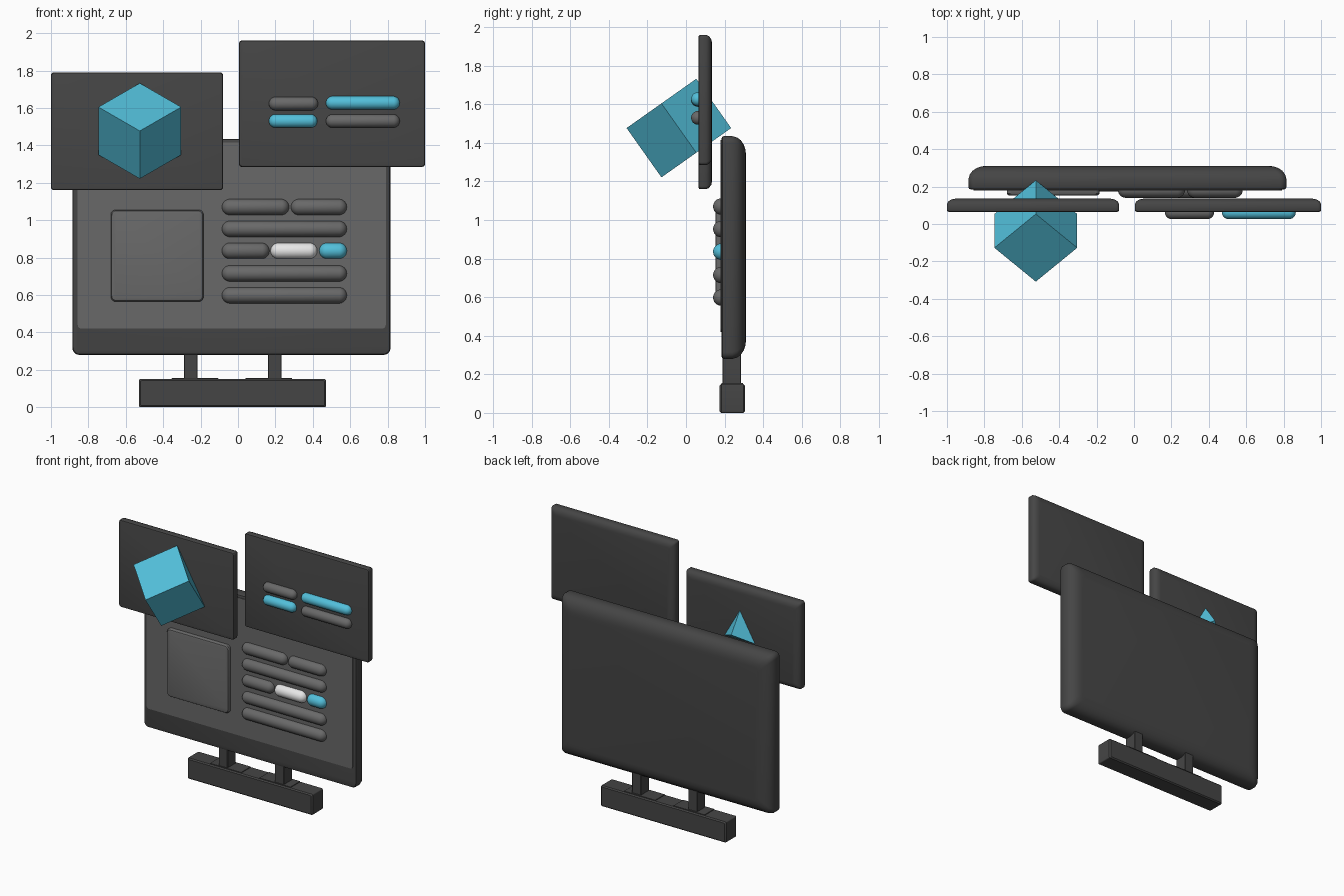
import bpy, bmesh, math
from mathutils import Matrix

if "Cube" in bpy.data.objects:
    bpy.data.objects.remove(bpy.data.objects["Cube"])


def material(name, r, g, b):
    m = bpy.data.materials.new(name)
    m.diffuse_color = (r, g, b, 1)
    m.use_nodes = True
    m.node_tree.nodes["Principled BSDF"].inputs["Base Color"].default_value = m.diffuse_color
    return m


DARK = material("dark grey", 0.06, 0.06, 0.06)
GREY = material("mid grey", 0.14, 0.14, 0.14)
BLUE = material("sky blue", 0.085, 0.52, 0.70)
WHITE = material("off white", 0.80, 0.80, 0.80)


def finish(bm, name, mat, smooth=True):
    bmesh.ops.recalc_face_normals(bm, faces=bm.faces[:])
    me = bpy.data.meshes.new(name)
    bm.to_mesh(me)
    bm.free()
    me.materials.append(mat)
    if smooth:
        me.shade_smooth()
        me.set_sharp_from_angle(angle=math.radians(35))
    ob = bpy.data.objects.new(name, me)
    bpy.context.collection.objects.link(ob)
    return ob


def slab(name, mat, x0, x1, z0, z1, r, layers, n=5):
    """Rounded rectangle facing -y, lofted through (y, inset) layers."""
    bm = bmesh.new()
    rings = []
    for y, inset in layers:
        ring = []
        a, b, c, d = x0 + inset + r, x1 - inset - r, z0 + inset + r, z1 - inset - r
        for q, (cx, cz) in enumerate([(b, d), (a, d), (a, c), (b, c)]):
            for i in range(n + 1):
                t = math.pi / 2 * (q + i / n)
                ring.append(bm.verts.new((cx + r * math.cos(t), y, cz + r * math.sin(t))))
        rings.append(ring)
    for p, q in zip(rings, rings[1:]):
        for i in range(len(p)):
            j = (i + 1) % len(p)
            bm.faces.new((p[i], p[j], q[j], q[i]))
    bm.faces.new(rings[0])
    bm.faces.new(rings[-1])
    return finish(bm, name, mat)


def capsule(name, mat, x0, x1, y, z, r):
    """Round-ended bar along x: a sphere pulled apart at its middle band."""
    bm = bmesh.new()
    bmesh.ops.create_uvsphere(bm, u_segments=24, v_segments=13, radius=r,
                              matrix=Matrix.Rotation(math.pi / 2, 4, 'Y'))
    pull = (x1 - x0) / 2 - r
    for v in bm.verts:
        v.co.x += math.copysign(pull, v.co.x) + (x0 + x1) / 2
        v.co.y += y
        v.co.z += z
    return finish(bm, name, mat)


# Monitor body with softly rounded back, and its screen
slab("monitor_body", DARK, -0.885, 0.815, 0.28, 1.435, 0.035,
     [(0.184, 0.014), (0.188, 0.004), (0.196, 0), (0.24, 0), (0.265, 0.007),
      (0.285, 0.022), (0.30, 0.045), (0.308, 0.07), (0.311, 0.095)])
slab("screen", GREY, -0.857, 0.79, 0.42, 1.415, 0.02, [(0.18, 0), (0.188, 0)])
slab("picture_tile", GREY, -0.68, -0.185, 0.565, 1.055, 0.025,
     [(0.152, 0.014), (0.155, 0.005), (0.163, 0), (0.185, 0)])

# Stand
flat = lambda a, b, e: [(a, e), (a + e, 0), (b - e, 0), (b, e)]
slab("stand_base", DARK, -0.53, 0.47, 0, 0.15, 0.008, flat(0.175, 0.305, 0.008))
for side, cx in (("left", -0.253), ("right", 0.197)):
    slab(f"stand_leg_{side}", DARK, cx - 0.036, cx + 0.036, 0.13, 0.32, 0.004,
         flat(0.19, 0.285, 0.003))
for side, x0, x1 in (("left", -0.355, -0.105), ("right", 0.04, 0.29)):
    slab(f"stand_plate_{side}", DARK, x0, x1, 0.147, 0.155, 0.002, [(0.185, 0), (0.295, 0)])

# Floating panels
panel = [(0.065, 0.009), (0.067, 0.003), (0.072, 0), (0.105, 0), (0.12, 0.007),
         (0.131, 0.023), (0.135, 0.042)]
slab("left_panel", DARK, -1.0, -0.08, 1.16, 1.79, 0.016, panel)
slab("right_panel", DARK, 0.005, 1.0, 1.285, 1.96, 0.016, panel)

# Text bars on the screen
rows = [
    (1.07, [(-0.086, 0.273, GREY), (0.283, 0.582, GREY)]),
    (0.953, [(-0.086, 0.582, GREY)]),
    (0.836, [(-0.086, 0.168, GREY), (0.174, 0.424, WHITE), (0.434, 0.582, BLUE)]),
    (0.715, [(-0.086, 0.582, GREY)]),
    (0.598, [(-0.086, 0.582, GREY)]),
]
for i, (z, bars) in enumerate(rows):
    for j, (a, b, m) in enumerate(bars):
        capsule(f"screen_bar_{i}_{j}", m, a, b, 0.183, z, 0.043)

# Text bars on the right panel
for i, (a, b, z, m) in enumerate([(0.165, 0.428, 1.623, GREY), (0.47, 0.865, 1.627, BLUE),
                                  (0.165, 0.424, 1.53, BLUE), (0.47, 0.865, 1.53, GREY)]):
    capsule(f"panel_bar_{i}", m, a, b, 0.062, z, 0.036)

# Cube standing on its corner through the left panel
bm = bmesh.new()
bmesh.ops.create_cube(bm, size=0.313, matrix=Matrix.Translation((-0.525, -0.037, 1.477))
                      @ Matrix.Rotation(math.atan(1 / math.sqrt(2)), 4, 'X')
                      @ Matrix.Rotation(math.pi / 4, 4, 'Z'))
finish(bm, "cube", BLUE, smooth=False)
